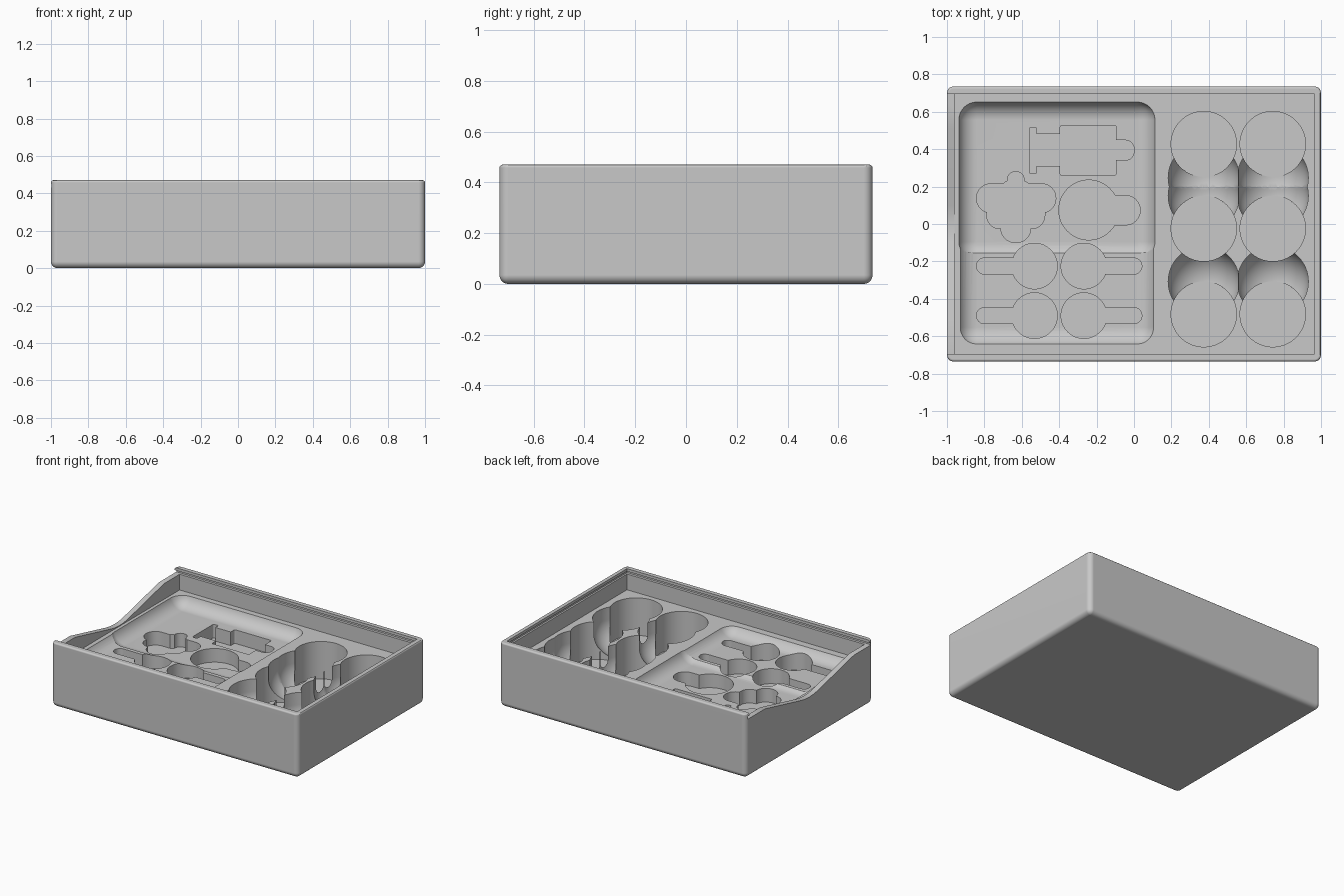
import bpy, bmesh, math

old = bpy.data.objects.get("Cube")
if old:
    bpy.data.objects.remove(old, do_unlink=True)

grey = bpy.data.materials.new("light_grey")
grey.use_nodes = True
grey.diffuse_color = (0.58, 0.58, 0.58, 1)
grey.node_tree.nodes["Principled BSDF"].inputs["Base Color"].default_value = (0.58, 0.58, 0.58, 1)

FLOOR, RIM, TOP = 0.315, 0.43, 0.6
SPOON, WELL, DEEP = 0.15, 0.14, 0.04
cutters = []


def finish(name, bm):
    bmesh.ops.recalc_face_normals(bm, faces=bm.faces)
    mesh = bpy.data.meshes.new(name)
    bm.to_mesh(mesh)
    bm.free()
    mesh.materials.append(grey)
    obj = bpy.data.objects.new(name, mesh)
    bpy.context.collection.objects.link(obj)
    return obj


def bevel(bm, edges, radius, segments=8):
    bmesh.ops.bevel(bm, geom=edges, offset=radius, segments=segments, profile=0.5,
                    affect='EDGES', clamp_overlap=False)


def is_vertical(e):
    return abs(e.verts[0].co.z - e.verts[1].co.z) > 0.01


def at_height(e, z):
    return all(abs(v.co.z - z) < 1e-4 for v in e.verts)


def block(name, x0, x1, y0, y1, z0, z1, corner=0, bottom=False):
    """Box with rounded vertical edges and, if asked, a rounded bottom."""
    bm = bmesh.new()
    bmesh.ops.create_cube(bm, size=1)
    for v in bm.verts:
        v.co.x = x1 if v.co.x > 0 else x0
        v.co.y = y1 if v.co.y > 0 else y0
        v.co.z = z1 if v.co.z > 0 else z0
    if corner:
        bevel(bm, [e for e in bm.edges if is_vertical(e) or (bottom and at_height(e, z0))], corner)
    return finish(name, bm)


def cut_block(*args, **kw):
    cutters.append(block("cutter", *args, **kw))


def cut_round(x, y, r, z0, scoop=False):
    """Round well; a scoop has a ball-shaped bottom."""
    bm = bmesh.new()
    bmesh.ops.create_cone(bm, cap_ends=True, segments=64, radius1=r, radius2=r, depth=TOP - z0)
    bmesh.ops.translate(bm, verts=bm.verts, vec=(x, y, (TOP + z0) / 2))
    if scoop:
        bevel(bm, [e for e in bm.edges if at_height(e, z0)], r * 0.97, 12)
    cutters.append(finish("cutter", bm))


# Outer box
box = block("storage_box", -1, 1, -0.735, 0.735, 0, 0.47, 0.035, True)
bm = bmesh.new()
bm.from_mesh(box.data)
bevel(bm, [e for e in bm.edges if at_height(e, 0.47)
           and any(abs(f.normal.z) < 0.5 for f in e.link_faces)], 0.012, 3)
bm.to_mesh(box.data)
bm.free()

# Inner space, lid opening and lid groove
cut_block(-0.96, 0.965, -0.695, 0.695, FLOOR, TOP)
cut_block(-1.1, 0.965, -0.695, 0.695, RIM, TOP)
cut_block(-1.1, 0.978, -0.714, 0.714, RIM, 0.45)

# Finger dip in the end wall: straight ramps to a softly rounded low point
profile = [(-0.515, TOP), (-0.515, RIM), (-0.1, 0.332), (-0.05, 0.323), (0, 0.32)]
profile += [(-y, z) for y, z in reversed(profile[:-1])]
bm = bmesh.new()
face = bm.faces.new([bm.verts.new((-1.1, y, z)) for y, z in profile])
moved = bmesh.ops.extrude_face_region(bm, geom=[face])["geom"]
bmesh.ops.translate(bm, verts=[v for v in moved if isinstance(v, bmesh.types.BMVert)], vec=(0.2, 0, 0))
cutters.append(finish("cutter", bm))

# Card tray: shallow front, slightly deeper back
cut_block(-0.94, 0.116, -0.653, 0.5, 0.26, 0.45, corner=0.1, bottom=True)
cut_block(-0.94, 0.116, -0.195, 0.656, 0.24, 0.45, corner=0.1, bottom=True)

# Four spoon-shaped wells
for y in (-0.225, -0.49):
    cut_round(-0.532, y, 0.122, SPOON)
    cut_round(-0.268, y, 0.122, SPOON)
    cut_block(-0.842, -0.532, y - 0.043, y + 0.043, SPOON, 0.4, corner=0.042)
    cut_block(-0.268, 0.042, y - 0.043, y + 0.043, SPOON, 0.4, corner=0.042)

# Round well with a tab
cut_round(-0.242, 0.075, 0.16, WELL)
cut_block(-0.242, 0.033, -0.005, 0.152, WELL, 0.4, corner=0.077)

# Lobed well
cut_block(-0.842, -0.418, 0.06, 0.215, WELL, 0.4, corner=0.076)
cut_block(-0.787, -0.477, -0.025, 0.195, WELL, 0.4, corner=0.07)
cut_block(-0.712, -0.552, -0.1, 0.095, WELL, 0.4, corner=0.078)
cut_block(-0.677, -0.587, 0.095, 0.28, WELL, 0.4, corner=0.044)
cut_round(-0.632, 0.135, 0.105, WELL)

# Stepped well
cut_block(-0.395, -0.095, 0.26, 0.526, WELL, 0.4, corner=0.01)
cut_block(-0.55, -0.3, 0.31, 0.48, WELL, 0.4)
cut_block(-0.56, -0.52, 0.27, 0.516, WELL, 0.4, corner=0.01)
cut_block(-0.2, 0, 0.341, 0.448, WELL, 0.4, corner=0.045)

# Deep round wells with finger scoops
for x in (0.373, 0.742):
    for y in (0.427, -0.024, -0.482):
        cut_round(x, y, 0.175, DEEP)
    for y in (0.247, 0.151, -0.308):
        cut_round(x, y, 0.19, DEEP, scoop=True)

# Carve everything out of the box
for c in cutters:
    c.hide_render = True
    mod = box.modifiers.new("carve", 'BOOLEAN')
    mod.operation = 'DIFFERENCE'
    mod.solver = 'EXACT'
    mod.object = c
bpy.context.view_layer.update()
carved = bpy.data.meshes.new_from_object(box.evaluated_get(bpy.context.evaluated_depsgraph_get()))
box.modifiers.clear()
box.data = carved
for c in cutters:
    bpy.data.objects.remove(c, do_unlink=True)
carved.materials.clear()
carved.materials.append(grey)
for p in carved.polygons:
    p.material_index = 0

# Smooth shading with sharp edges kept and large faces flat
bpy.ops.object.select_all(action='DESELECT')
box.select_set(True)
bpy.context.view_layer.objects.active = box
bpy.ops.object.shade_smooth_by_angle(angle=math.radians(30))
weighted = box.modifiers.new("flat_faces", 'WEIGHTED_NORMAL')
weighted.keep_sharp = True
